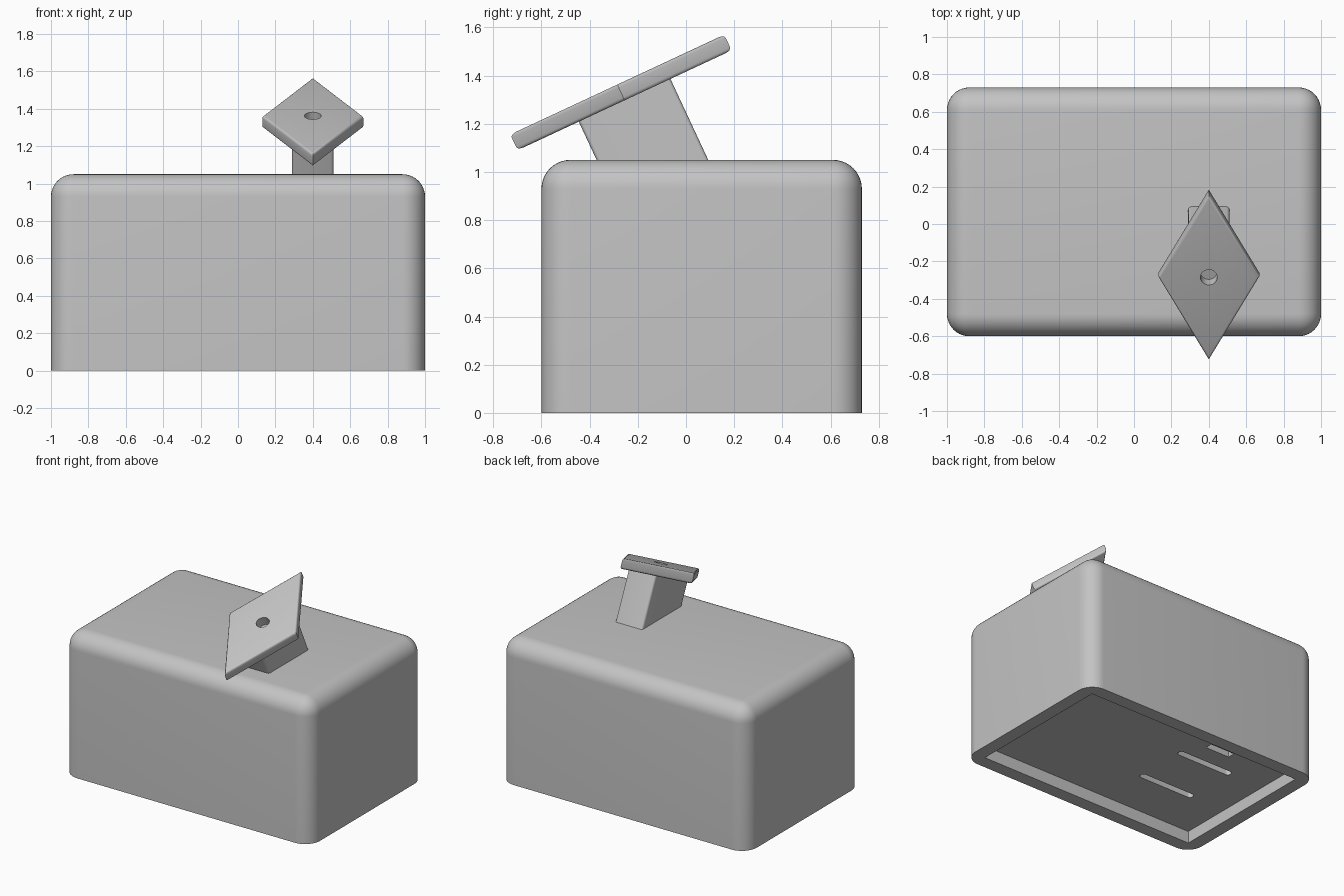
import bpy, bmesh, math
from mathutils import Matrix, Vector

cube = bpy.data.objects.get("Cube")
if cube:
    bpy.data.objects.remove(cube, do_unlink=True)

grey = bpy.data.materials.new("light_grey")
grey.use_nodes = True
colour = (0.55, 0.55, 0.55, 1)
grey.diffuse_color = colour
grey.node_tree.nodes["Principled BSDF"].inputs["Base Color"].default_value = colour


def is_upright(edge):
    a, b = (v.co for v in edge.verts)
    return abs(a.z - b.z) > 1e-4


def prism(name, outline, low, high, bevel=0, pick=is_upright, segments=4):
    """Extrude a flat outline from low to high and round the picked edges."""
    bm = bmesh.new()
    base = bm.faces.new([bm.verts.new((x, y, low)) for x, y in outline])
    side = bmesh.ops.extrude_face_region(bm, geom=[base])["geom"]
    top = [g for g in side if isinstance(g, bmesh.types.BMVert)]
    bmesh.ops.translate(bm, verts=top, vec=Vector((0, 0, high - low)))
    bmesh.ops.recalc_face_normals(bm, faces=bm.faces)
    if bevel:
        edges = [e for e in bm.edges if pick(e)]
        bmesh.ops.bevel(bm, geom=edges, offset=bevel, segments=segments,
                        profile=0.5, affect='EDGES', clamp_overlap=True)
    mesh = bpy.data.meshes.new(name)
    bm.to_mesh(mesh)
    bm.free()
    mesh.materials.append(grey)
    obj = bpy.data.objects.new(name, mesh)
    bpy.context.collection.objects.link(obj)
    return obj


def rect(x0, x1, y0, y1):
    return [(x0, y0), (x1, y0), (x1, y1), (x0, y1)]


def cut(obj, cutter):
    """Subtract the cutter, bake the result and remove the cutter."""
    cutter.hide_render = True
    mod = obj.modifiers.new("cut", 'BOOLEAN')
    mod.operation = 'DIFFERENCE'
    mod.solver = 'EXACT'
    mod.object = cutter
    bpy.context.view_layer.update()
    graph = bpy.context.evaluated_depsgraph_get()
    mesh = bpy.data.meshes.new_from_object(obj.evaluated_get(graph))
    obj.modifiers.clear()
    obj.data = mesh
    bpy.data.objects.remove(cutter, do_unlink=True)


# Rounded body with a flat open underside
HEIGHT = 1.05
body = prism("body", rect(-1, 1, -0.6, 0.73), 0, HEIGHT, 0.12,
             lambda e: any(v.co.z > 0.5 for v in e.verts), 10)

# Shallow recess, two mounting slots and a cable opening underneath
RECESS = 0.09
cut(body, prism("recess_cutter", rect(-0.9, 0.9, -0.5, 0.63), -0.1, RECESS))
for y in (-0.12, 0.28):
    cut(body, prism("slot_cutter", rect(-0.62, -0.16, y - 0.025, y + 0.025),
                    RECESS - 0.04, RECESS + 0.1, 0.024))
cut(body, prism("opening_cutter", rect(-0.46, -0.26, 0.45, 0.505),
                RECESS - 0.04, RECESS + 0.1))

# Tilted diamond plate with a round hole
tilt = Matrix.Translation((0.4, -0.27, 1.33)) @ Matrix.Rotation(math.radians(25), 4, 'X')
HALF = 0.036
diamond = [(0, -0.49), (0.27, 0), (0, 0.49), (-0.27, 0)]
plate = prism("diamond_plate", diamond, -HALF, HALF, 0.014,
              lambda e: not is_upright(e))
circle = [(0.045 * math.cos(i * math.tau / 32), 0.045 * math.sin(i * math.tau / 32))
          for i in range(32)]
cut(plate, prism("hole_cutter", circle, -0.1, 0.1))

# Stalk that holds the plate and runs into the body
stalk = prism("stalk", rect(-0.11, 0.11, -0.21, 0.21), -0.5, -HALF + 0.001, 0.015)

for part in (plate, stalk):
    part.matrix_world = tilt

# Smooth shading with sharp creases
for obj in bpy.context.view_layer.objects:
    obj.select_set(obj in (body, plate, stalk))
bpy.context.view_layer.objects.active = body
bpy.ops.object.shade_smooth_by_angle(angle=math.radians(30))
